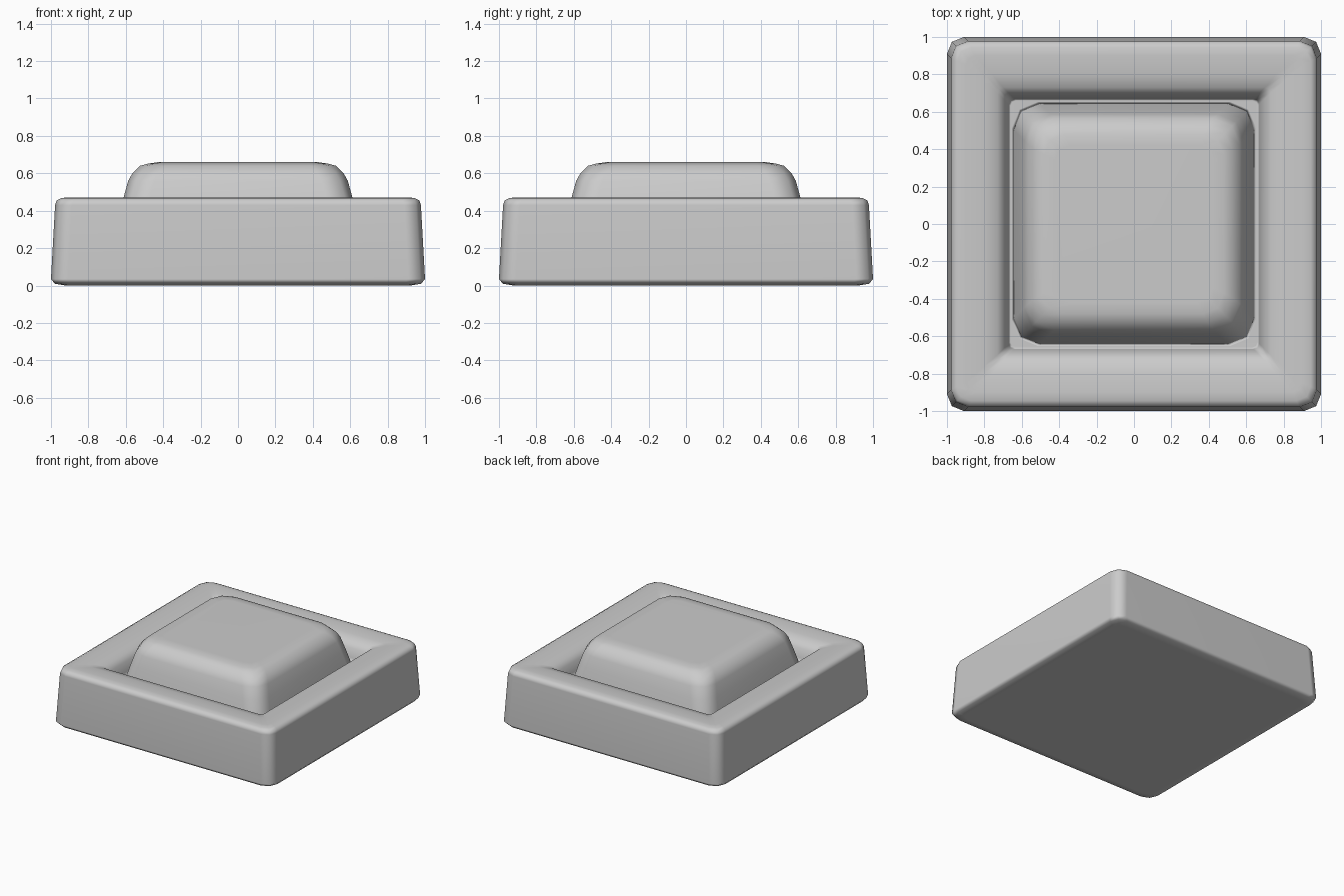
import bpy, bmesh, math

if "Cube" in bpy.data.objects:
    bpy.data.objects.remove(bpy.data.objects["Cube"])


def ring(h, r, z, segs=2):
    """Rounded square outline with half width h and corner radius r."""
    pts = []
    for q in range(4):
        a0 = q * math.pi / 2
        sx, sy = [(1, 1), (-1, 1), (-1, -1), (1, -1)][q]
        for i in range(segs + 1):
            a = a0 + i / segs * math.pi / 2
            pts.append((sx * (h - r) + r * math.cos(a),
                        sy * (h - r) + r * math.sin(a), z))
    return pts


def loft(name, profile):
    """Stack of (half width, corner radius, z) rings, capped at both ends."""
    bm = bmesh.new()
    loops = [[bm.verts.new(p) for p in ring(*row)] for row in profile]
    n = len(loops[0])
    for a, b in zip(loops, loops[1:]):
        for i in range(n):
            j = (i + 1) % n
            bm.faces.new((a[i], a[j], b[j], b[i]))
    bm.faces.new(loops[0][::-1])
    bm.faces.new(loops[-1])
    bmesh.ops.recalc_face_normals(bm, faces=bm.faces[:])
    for f in bm.faces:
        f.smooth = True
    me = bpy.data.meshes.new(name)
    bm.to_mesh(me)
    bm.free()
    ob = bpy.data.objects.new(name, me)
    bpy.context.collection.objects.link(ob)
    mod = ob.modifiers.new("weighted_normals", 'WEIGHTED_NORMAL')
    mod.keep_sharp = True
    return ob


# Square housing: tapered outer walls, rounded rim, recess in the middle
loft("housing", [
    (0.92, 0.06, 0.00), (0.98, 0.09, 0.01), (1.00, 0.09, 0.035),
    (0.978, 0.09, 0.43), (0.97, 0.09, 0.455), (0.945, 0.075, 0.468),
    (0.90, 0.05, 0.472), (0.80, 0.04, 0.467), (0.73, 0.03, 0.45),
    (0.69, 0.03, 0.41), (0.67, 0.03, 0.34), (0.66, 0.03, 0.29),
])

# Raised push button with soft shoulders, sitting in the recess
loft("button", [
    (0.655, 0.14, 0.28), (0.64, 0.14, 0.36), (0.612, 0.14, 0.47),
    (0.587, 0.14, 0.56), (0.565, 0.14, 0.60), (0.525, 0.13, 0.64),
    (0.48, 0.11, 0.652), (0.42, 0.08, 0.661),
])
